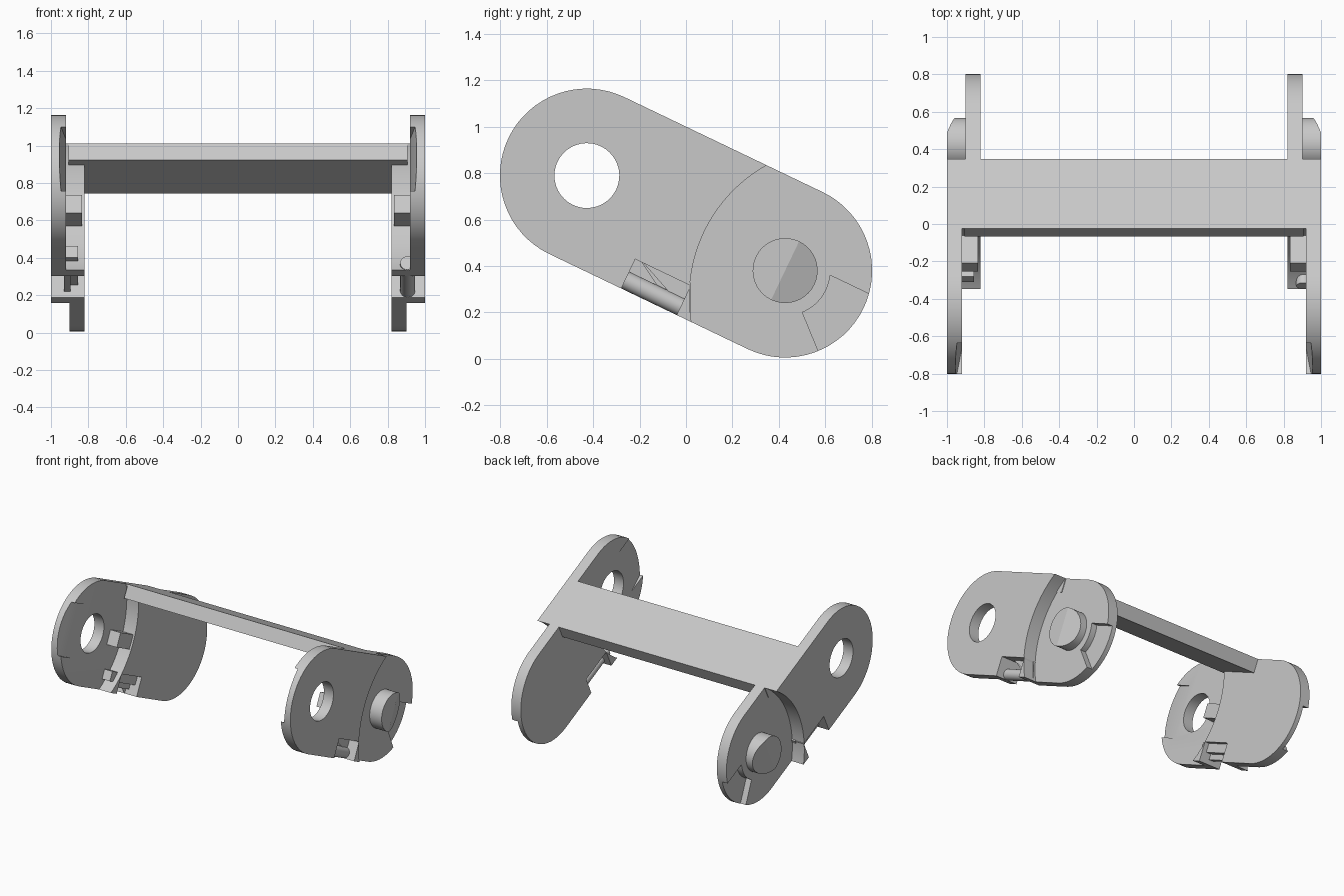
import bpy
import bmesh
from math import sin, cos, pi, radians, sqrt, asin, atan2
from mathutils import Vector

cube = bpy.data.objects.get("Cube")
if cube:
    bpy.data.objects.remove(cube)

grey = bpy.data.materials.new("light_grey")
grey.use_nodes = True
colour = (0.58, 0.58, 0.58, 1)
grey.diffuse_color = colour
grey.node_tree.nodes["Principled BSDF"].inputs["Base Color"].default_value = colour

# Link frame: u runs along the tilted link, n across it, both in the side plane
C = 0.474          # distance from middle to each pivot
R = 0.375          # end radius
SHOULDER = 0.206   # where shoulder arcs meet the link edges
SR = 0.65          # shoulder arc radius
MID_Z = 0.585
TILT = atan2(-0.432, 0.902)


def place(x, u, n):
    return Vector((x, u * cos(TILT) - n * sin(TILT),
                   MID_Z + u * sin(TILT) + n * cos(TILT)))


def arc(cu, cn, r, a0, a1, steps=32):
    angles = [a0 + (a1 - a0) * i / steps for i in range(steps + 1)]
    return [(cu + r * cos(a), cn + r * sin(a)) for a in angles]


def rect(u0, u1, n0, n1):
    return [(u0, n0), (u1, n0), (u1, n1), (u0, n1)]


def finish(name, bm):
    bmesh.ops.recalc_face_normals(bm, faces=bm.faces)
    mesh = bpy.data.meshes.new(name)
    bm.to_mesh(mesh)
    bm.free()
    mesh.materials.append(grey)
    ob = bpy.data.objects.new(name, mesh)
    bpy.context.collection.objects.link(ob)
    return ob


def slab(name, outline, x0, x1, x1_of=None):
    """Extrude a side outline from x0 to x1; x1_of(u, n) may slope the far face."""
    bm = bmesh.new()
    near = [bm.verts.new(place(x0, u, n)) for u, n in outline]
    far = [bm.verts.new(place(x1_of(u, n) if x1_of else x1, u, n)) for u, n in outline]
    bm.faces.new(near)
    bm.faces.new(far)
    for i in range(len(near)):
        j = (i + 1) % len(near)
        bm.faces.new((near[i], near[j], far[j], far[i]))
    return finish(name, bm)


def select(ob):
    bpy.ops.object.select_all(action='DESELECT')
    ob.select_set(True)
    bpy.context.view_layer.objects.active = ob


def cut(ob, cutter):
    mod = ob.modifiers.new("cut", 'BOOLEAN')
    mod.operation = 'DIFFERENCE'
    mod.solver = 'EXACT'
    mod.object = cutter
    select(ob)
    bpy.ops.object.modifier_apply(modifier=mod.name)
    bpy.data.objects.remove(cutter)


# Outline pieces
half = asin(R / SR)
centre = SHOULDER + sqrt(SR * SR - R * R)
rear_shoulder = arc(centre, 0, SR, pi + half, pi - half)      # bottom to top
front_shoulder = arc(-centre, 0, SR, half, -half)             # top to bottom
front_end = arc(-C, 0, R, pi / 2, 3 * pi / 2)
rear_end = arc(C, 0, R, -pi / 2, pi / 2)
notch = [(-0.13, -R), (-0.13, -0.235), (0.135, -0.235), (0.135, -R)]

parts = []
for s, side in ((1, "left"), (-1, "right")):
    # Front arm, outer layer, with pivot hole and lead-in ramp
    arm = slab(side + "_outer_arm", front_end + notch + rear_shoulder, s * 0.92, s)
    cut(arm, slab("hole_cutter", arc(-C, 0, 0.14, 0, 2 * pi * 39 / 40, 39), s * 0.8, s * 1.1))
    ramp = slab("ramp_cutter", rect(-C - 0.4, -C - 0.17, -0.19, 0.19), s * 0.9, 0,
                lambda u, n: s * (0.96 if u < -C - 0.3 else 0.92))
    cut(arm, ramp)

    # Thick middle between the two shoulders
    core = slab(side + "_core", front_shoulder + notch + rear_shoulder, s * 0.90, s * 0.92)

    # Rear arm, inner layer, with a stop pocket on its outer face
    inner = slab(side + "_inner_arm", front_shoulder + notch + rear_end, s * 0.82, s * 0.90)
    a0, a1 = radians(-42), radians(19.6)
    pocket = arc(C, 0, 0.195, a1, a0, 12)
    pocket += [(C + 0.42 * cos(a0), 0.42 * sin(a0)), (C + 0.42, pocket[0][1])]
    cut(inner, slab("pocket_cutter", pocket, s * 0.855, s * 0.95))

    # Pivot pin, sloped on its rear half
    pin_outline = arc(C, 0, 0.14, 0, 2 * pi * 39 / 40, 39)
    pin = slab(side + "_pin", [p for p in pin_outline if p[0] <= C + 0.001], s * 0.89, s)
    pin_slope = slab(side + "_pin_slope",
                     arc(C, 0, 0.14, -pi / 2, pi / 2, 20), s * 0.89, 0,
                     lambda u, n: s * (1 - 0.36 * max(0, u - C)))

    # Stop tooth on the front shoulder
    tooth = slab(side + "_stop_tooth", rect(-C + 0.22, -C + 0.42, -0.06, 0.045),
                 s * 0.835, s * 0.925)
    parts += [arm, core, inner, pin, pin_slope, tooth]

# Cross bar joining both sides along the upper edge
parts.append(slab("cross_bar", rect(-SHOULDER, SHOULDER, R - 0.1, R), -0.905, 0.905))

# Hinge rod across the left notch
bm = bmesh.new()
ring = [(0.907 + 0.04 * cos(a), -0.335 + 0.04 * sin(a))
        for a in (2 * pi * i / 24 for i in range(24))]
ends = [[bm.verts.new(place(x, u, n)) for x, n in ring] for u in (-0.207, 0.14)]
for end in ends:
    bm.faces.new(end)
for i in range(24):
    j = (i + 1) % 24
    bm.faces.new((ends[0][i], ends[0][j], ends[1][j], ends[1][i]))
parts.append(finish("hinge_rod", bm))

# Latch hook in the right notch
parts.append(slab("latch_bar", rect(-0.2, 0.14, -0.30, -0.23), -0.93, -0.855))
parts.append(slab("latch_lip", rect(-0.13, 0.14, -0.34, -0.29), -0.93, -0.895))

for ob in parts:
    select(ob)
    bpy.ops.object.shade_smooth_by_angle(angle=radians(30))
